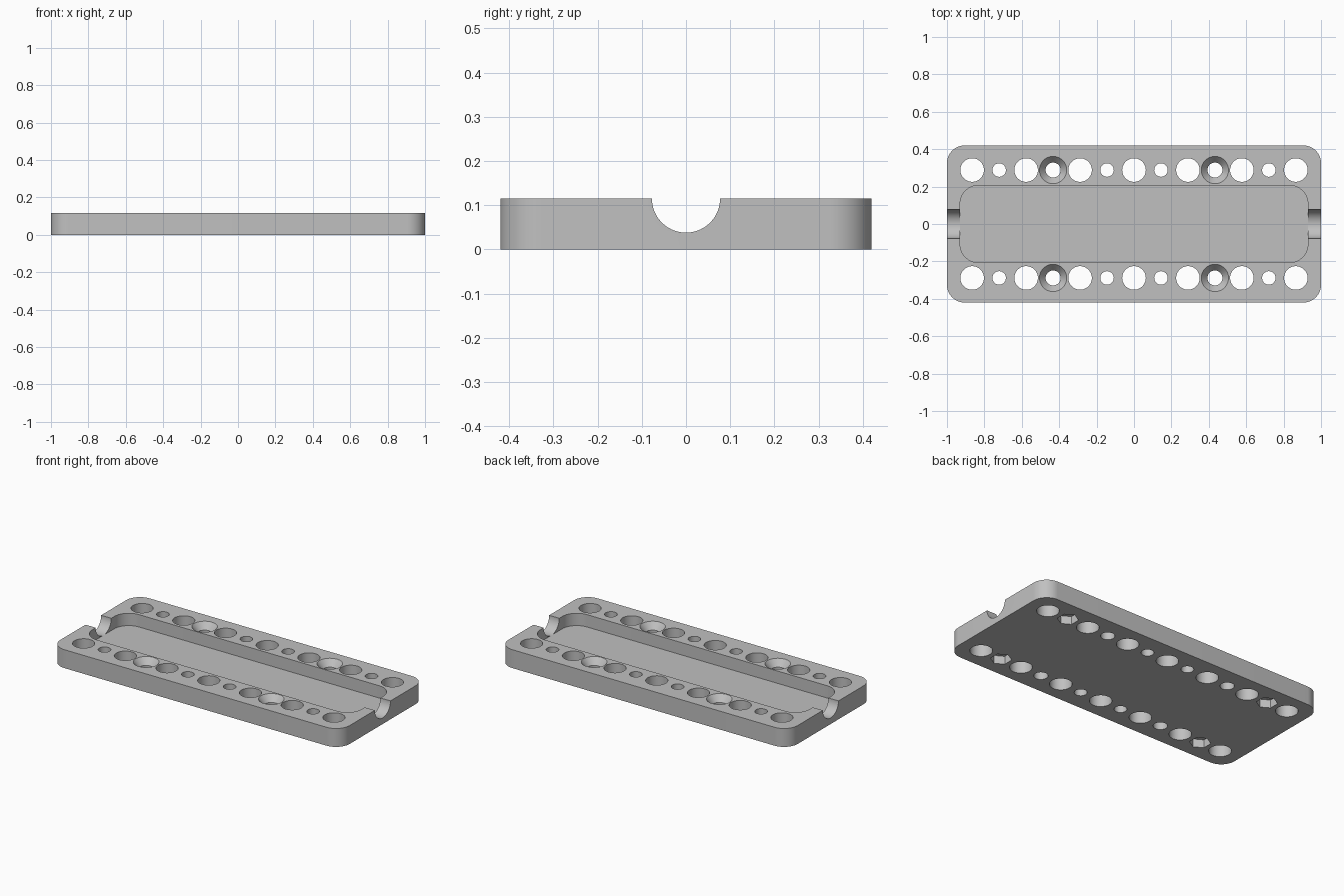
import bpy
import bmesh
import math
from mathutils import Matrix, Vector

if "Cube" in bpy.data.objects:
    bpy.data.objects.remove(bpy.data.objects["Cube"], do_unlink=True)

HEIGHT = 0.115
PITCH = 0.1442       # spacing of the hole grid
ROW_Y = 2 * PITCH    # distance of each hole row from the centre line
FLOOR = 0.038        # height of the tray floor
GROOVE_R = 0.077

grey = bpy.data.materials.new("plain grey")
grey.use_nodes = True
colour = (0.53, 0.53, 0.53, 1)
grey.diffuse_color = colour
grey.node_tree.nodes["Principled BSDF"].inputs["Base Color"].default_value = colour


def make_object(name, bm):
    bmesh.ops.recalc_face_normals(bm, faces=bm.faces)
    mesh = bpy.data.meshes.new(name)
    bm.to_mesh(mesh)
    bm.free()
    mesh.materials.append(grey)
    obj = bpy.data.objects.new(name, mesh)
    bpy.context.collection.objects.link(obj)
    return obj


def rounded_block(name, half_x, half_y, radius, z0, z1):
    """Rounded rectangle extruded from z0 to z1."""
    bm = bmesh.new()
    steps = 16
    verts = []
    for quarter, (sx, sy) in enumerate([(1, 1), (-1, 1), (-1, -1), (1, -1)]):
        for i in range(steps + 1):
            a = (quarter + i / steps) * math.pi / 2
            verts.append(bm.verts.new((sx * (half_x - radius) + radius * math.cos(a),
                                       sy * (half_y - radius) + radius * math.sin(a), z0)))
    base = bm.faces.new(verts)
    top = bmesh.ops.extrude_face_region(bm, geom=[base])["geom"]
    bmesh.ops.translate(bm, vec=Vector((0, 0, z1 - z0)),
                        verts=[v for v in top if isinstance(v, bmesh.types.BMVert)])
    return make_object(name, bm)


def add_cone(bm, x, y, z0, z1, r0, r1, sides=48):
    bmesh.ops.create_cone(bm, cap_ends=True, segments=sides, radius1=r0, radius2=r1,
                          depth=z1 - z0, matrix=Matrix.Translation((x, y, (z0 + z1) / 2)))


def cut(target, cutter):
    """Subtract the cutter and remove it."""
    mod = target.modifiers.new("cut", "BOOLEAN")
    mod.operation = "DIFFERENCE"
    mod.solver = "EXACT"
    mod.object = cutter
    bpy.context.view_layer.objects.active = target
    bpy.ops.object.modifier_apply(modifier=mod.name)
    bpy.data.objects.remove(cutter, do_unlink=True)


# Main plate and the shallow tray in its top
plate = rounded_block("mounting_plate", 1.0, 0.42, 0.095, 0, HEIGHT)
cut(plate, rounded_block("tray_cutter", 0.93, 0.207, 0.1, FLOOR, HEIGHT + 0.1))

# Half-round groove through each end wall
for side in (-1, 1):
    bm = bmesh.new()
    bmesh.ops.create_cone(bm, cap_ends=True, segments=96, radius1=GROOVE_R, radius2=GROOVE_R,
                          depth=0.2, matrix=Matrix.Translation((side * 1.02, 0, HEIGHT))
                          @ Matrix.Rotation(math.pi / 2, 4, "Y"))
    cut(plate, make_object("groove_cutter", bm))

# Two rows of holes: large and small alternate, some countersunk, some with nut pockets
holes, sinks, nuts = bmesh.new(), bmesh.new(), bmesh.new()
for y in (-ROW_Y, ROW_Y):
    for i in range(-6, 7):
        x = i * PITCH
        r = 0.063 if i % 2 == 0 else 0.036
        if abs(i) == 3:
            r = 0.04
            # cone reaches past the top face at the same slope
            add_cone(sinks, x, y, HEIGHT - 0.045, HEIGHT + 0.045, 0.036, 0.11)
        if abs(i) == 5:
            add_cone(nuts, x, y, -0.05, 0.05, 0.06, 0.06, 6)
        add_cone(holes, x, y, -0.1, HEIGHT + 0.1, r, r)
for name, bm in (("hole", holes), ("countersink", sinks), ("nut_pocket", nuts)):
    cut(plate, make_object(name + "_cutter", bm))

# Smooth round walls, sharp edges
bpy.ops.object.select_all(action="DESELECT")
plate.select_set(True)
bpy.context.view_layer.objects.active = plate
bpy.ops.object.shade_smooth_by_angle(angle=math.radians(30))
